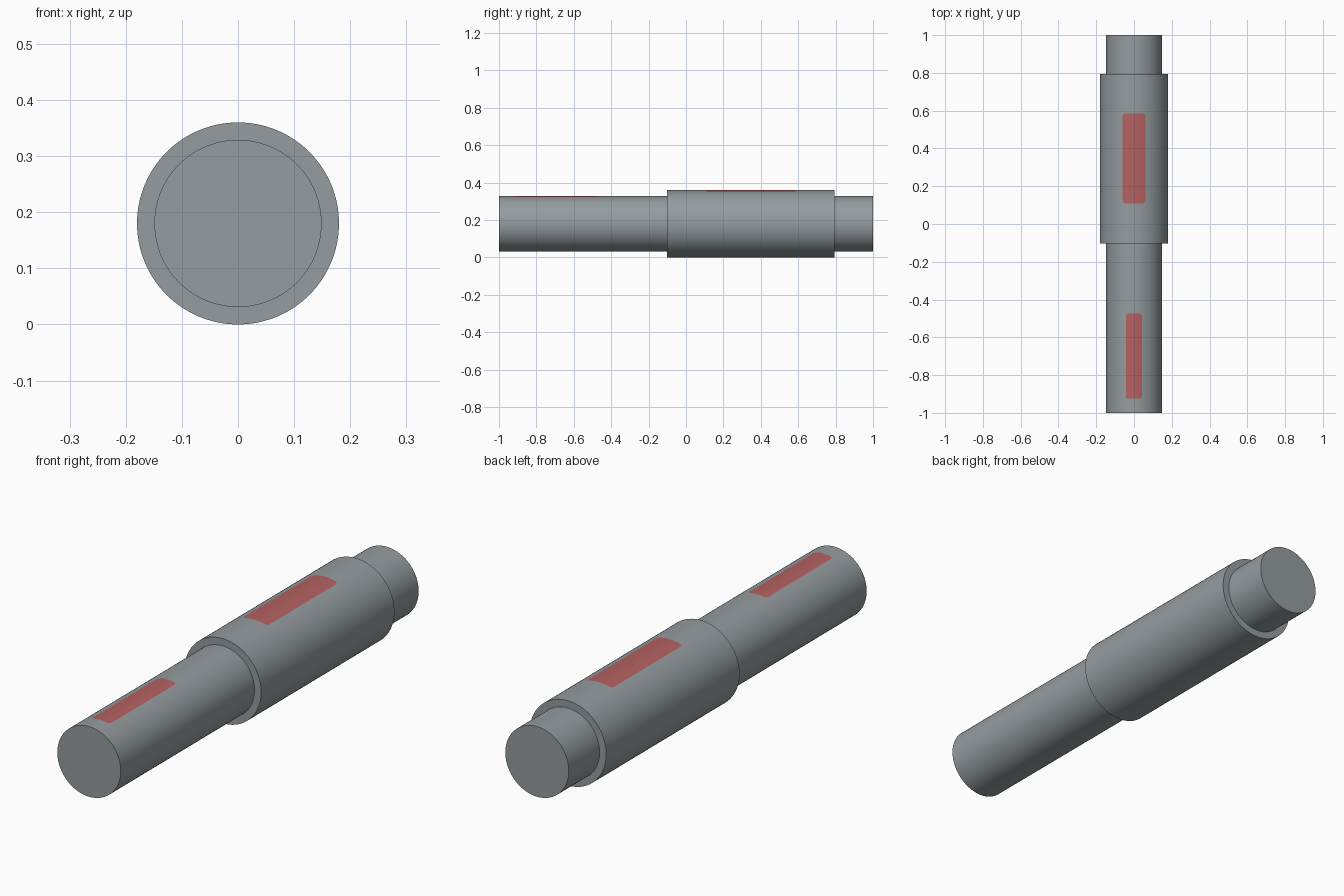
import bpy, bmesh, math
from mathutils import Vector

if "Cube" in bpy.data.objects:
    bpy.data.objects.remove(bpy.data.objects["Cube"])

R_BIG, R_SMALL = 0.18, 0.149
SEGMENTS = 128


def material(name, color):
    m = bpy.data.materials.new(name)
    m.diffuse_color = (*color, 1.0)
    m.use_nodes = True
    m.node_tree.nodes["Principled BSDF"].inputs["Base Color"].default_value = m.diffuse_color
    return m


steel = material("steel_grey", (0.30, 0.335, 0.35))
red = material("key_red", (0.46, 0.12, 0.12))


def inside(face, half_w, y0, y1):
    # true for upward faces whose centre lies in the key rectangle
    c = face.calc_center_median()
    return face.normal.z > 0.5 and abs(c.x) < half_w and y0 < c.y < y1


def cut(bm, faces, co, no):
    geom = set(faces)
    for f in faces:
        geom.update(f.edges)
        geom.update(f.verts)
    bmesh.ops.bisect_plane(bm, geom=list(geom), dist=1e-6, plane_co=co, plane_no=no)
    bm.normal_update()


def key_seat(bm, half_w, y0, y1, corner):
    # trim a rounded rectangle into the top of the shaft and colour it
    for x in (-half_w, half_w):
        top = [f for f in bm.faces if f.normal.z > 0.5 and
               min(v.co.y for v in f.verts) < y0 + 0.1 and max(v.co.y for v in f.verts) > y1 - 0.1]
        cut(bm, top, (x, 0, 0), (1, 0, 0))
    for y in (y0, y1):
        strip = [f for f in bm.faces if f.normal.z > 0.5 and
                 abs(f.calc_center_median().x) < half_w and
                 min(v.co.y for v in f.verts) < y < max(v.co.y for v in f.verts)]
        cut(bm, strip, (0, y, 0), (0, 1, 0))
    # rounded corners from three tangent cuts each
    tangents = []
    for sx in (-1, 1):
        for y, sy in ((y0, -1), (y1, 1)):
            centre = Vector((sx * (half_w - corner), y - sy * corner, 0))
            for a in (22.5, 45, 67.5):
                n = Vector((sx * math.cos(math.radians(a)), sy * math.sin(math.radians(a)), 0))
                tangents.append((centre + n * corner, n))
    for co, n in tangents:
        cut(bm, [f for f in bm.faces if inside(f, half_w, y0, y1)], co, n)
    for f in bm.faces:
        if inside(f, half_w, y0, y1):
            c = f.calc_center_median()
            if all((Vector((c.x, c.y, 0)) - co).dot(n) < 0 for co, n in tangents):
                f.material_index = 1


# stepped shaft: profile (radius, y) revolved around the y axis
profile = [(R_SMALL, -1), (R_SMALL, -0.102), (R_BIG, -0.102),
           (R_BIG, 0.793), (R_SMALL, 0.793), (R_SMALL, 1)]
bm = bmesh.new()
rings = []
for r, y in profile:
    rings.append([bm.verts.new((r * math.sin(2 * math.pi * i / SEGMENTS), y,
                                R_BIG + r * math.cos(2 * math.pi * i / SEGMENTS)))
                  for i in range(SEGMENTS)])
for a, b in zip(rings, rings[1:]):
    for i in range(SEGMENTS):
        j = (i + 1) % SEGMENTS
        bm.faces.new((a[i], a[j], b[j], b[i]))
bm.faces.new(rings[0])
bm.faces.new(rings[-1])
bmesh.ops.recalc_face_normals(bm, faces=bm.faces[:])
bm.normal_update()

# key seats on the wide and the narrow section
key_seat(bm, 0.06, 0.109, 0.586, 0.016)
key_seat(bm, 0.043, -0.925, -0.475, 0.014)

mesh = bpy.data.meshes.new("stepped_shaft")
bm.to_mesh(mesh)
bm.free()
mesh.materials.append(steel)
mesh.materials.append(red)
shaft = bpy.data.objects.new("stepped_shaft", mesh)
bpy.context.collection.objects.link(shaft)
bpy.context.view_layer.objects.active = shaft
shaft.select_set(True)
bpy.ops.object.shade_smooth_by_angle(angle=math.radians(30))
